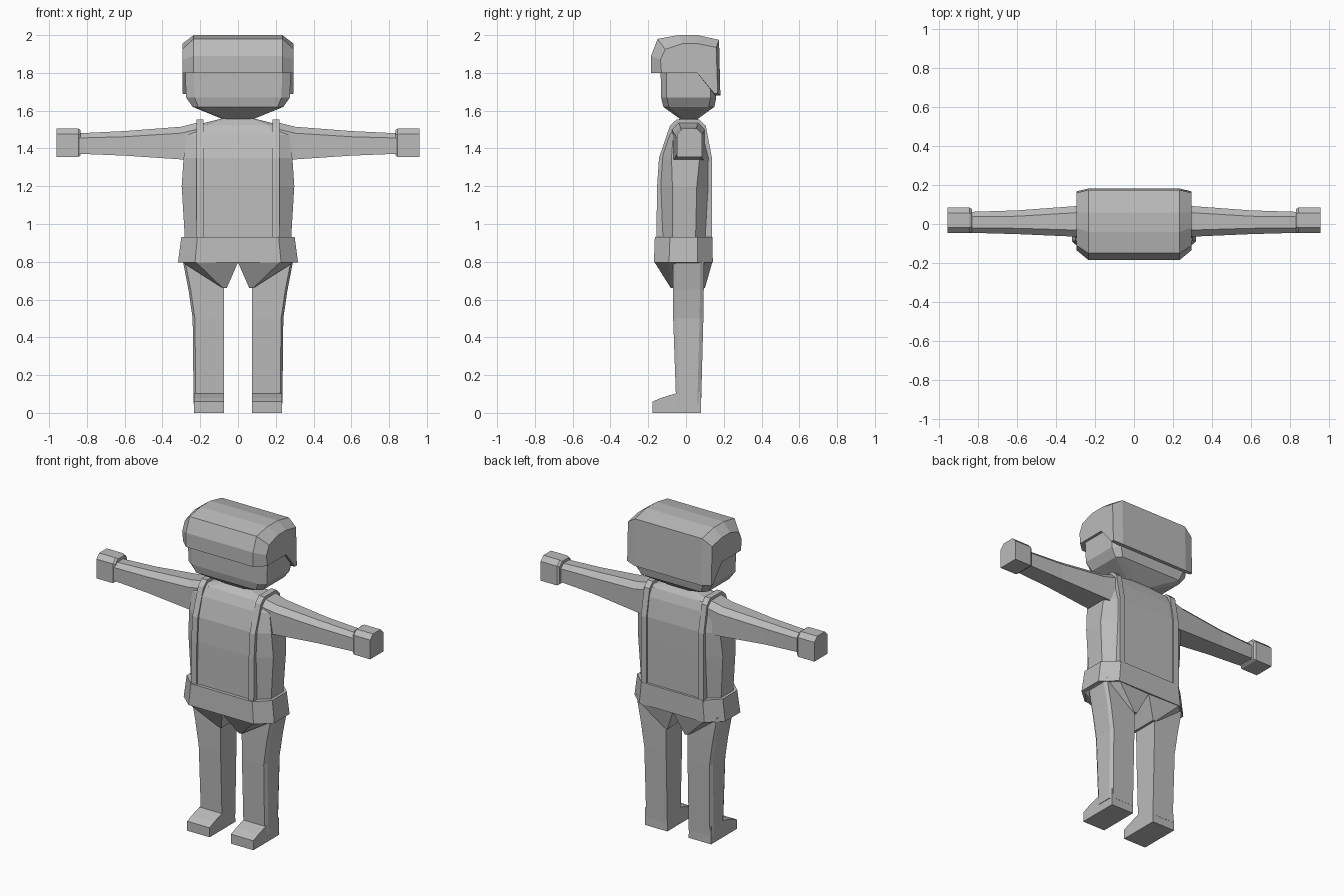
import bpy, bmesh

cube = bpy.data.objects.get("Cube")
if cube:
    bpy.data.objects.remove(cube)

grey = bpy.data.materials.new("plain grey")
grey.use_nodes = True
COLOUR = (0.5, 0.5, 0.5, 1)
grey.diffuse_color = COLOUR
grey.node_tree.nodes["Principled BSDF"].inputs["Base Color"].default_value = COLOUR


def finish(name, bm, mirror=False):
    bmesh.ops.recalc_face_normals(bm, faces=bm.faces[:])
    mesh = bpy.data.meshes.new(name)
    bm.to_mesh(mesh)
    bm.free()
    mesh.materials.append(grey)
    obj = bpy.data.objects.new(name, mesh)
    bpy.context.collection.objects.link(obj)
    if mirror:
        mod = obj.modifiers.new("mirror", 'MIRROR')
        mod.use_mirror_merge = False
    return obj


def loft(name, rings, mirror=False):
    """Skin a row of equal-length rings and cap both ends."""
    bm = bmesh.new()
    rows = [[bm.verts.new(p) for p in ring] for ring in rings]
    count = len(rows[0])
    for a, b in zip(rows, rows[1:]):
        for i in range(count):
            j = (i + 1) % count
            bm.faces.new((a[i], a[j], b[j], b[i]))
    bm.faces.new(rows[0])
    bm.faces.new(rows[-1])
    return finish(name, bm, mirror)


def octagon(z, w, front, back, cx, cy):
    """Chamfered rectangle lying flat at height z."""
    return [(-w + cx, front, z), (w - cx, front, z), (w, front + cy, z), (w, back - cy, z),
            (w - cx, back, z), (-w + cx, back, z), (-w, back - cy, z), (-w, front + cy, z)]


def slab(name, profile, x0, x1, mirror=False):
    """Side profile of (y, z) points extruded across x."""
    return loft(name, [[(x, y, z) for y, z in profile] for x in (x0, x1)], mirror)


# Head and jaw
loft("head", [octagon(*r) for r in (
    (1.555, .08, -.03, .06, .02, .02),
    (1.62, .24, -.12, .15, .03, .03),
    (1.67, .275, -.132, .16, .045, .03),
    (1.85, .28, -.135, .16, .045, .03))])

# Hair cap with a fringe and a lower back
crown = [(-.185, 1.8), (-.185, 1.89), (-.15, 1.98), (-.04, 2), (.06, 2),
         (.175, 1.975), (.182, 1.68), (.155, 1.68), (.06, 1.8)]
side = [(-.13, 1.8), (-.135, 1.87), (-.11, 1.925), (-.02, 1.955), (.06, 1.955),
        (.16, 1.935), (.168, 1.69), (.15, 1.69), (.06, 1.8)]
loft("hair_cap", [[(x, y, z) for y, z in prof] for x, prof in (
    (-.295, side), (-.235, crown), (.235, crown), (.295, side))])

# Torso
loft("torso", [octagon(*r) for r in (
    (.9, .28, -.145, .125, .09, .075),
    (1.2, .298, -.142, .127, .09, .07),
    (1.35, .288, -.132, .127, .08, .055),
    (1.47, .27, -.098, .108, .08, .03),
    (1.525, .22, -.068, .088, .06, .02),
    (1.56, .08, -.03, .06, .02, .02))])

# Shoulder straps
slab("shoulder_strap", [(-.157, .92), (-.153, 1.2), (-.143, 1.35), (-.085, 1.52),
     (-.05, 1.553), (.07, 1.553), (.105, 1.52), (.137, 1.35), (.138, .92)], .182, .22, True)

# Waistband
loft("waistband", [octagon(*r) for r in (
    (.795, .318, -.17, .142, .09, .08),
    (.932, .3, -.165, .14, .085, .08))])

# Tapered lower part of the shorts, one half mirrored
bm = bmesh.new()
for x, front, back, z in ((0, -.16, .132, .797), (.225, -.168, .14, .8), (.3, -.09, .065, .8),
                          (.06, -.08, .1, .66), (.08, -.08, .1, .66)):
    bm.verts.new((x, front, z))
    bm.verts.new((x, back, z))
bmesh.ops.convex_hull(bm, input=bm.verts[:])
finish("shorts_leg", bm, True)

# Legs, chamfered on the outside
legs = []
for z, w, front, back in ((.05, .235, -.052, .08), (.5, .24, -.068, .092),
                          (.65, .262, -.07, .094), (.82, .295, -.07, .094)):
    legs.append([(.075, front, z), (w - .012, front, z), (w, front + .02, z),
                 (w, back - .02, z), (w - .012, back, z), (.075, back, z)])
loft("leg", legs, True)

# Feet
slab("foot", [(-.177, 0), (-.177, .06), (-.13, .08), (-.055, .103), (.078, .11), (.08, 0)],
     .075, .232, True)


def arm_ring(x, front, back, low, high, bevel):
    """Upright ring with a chamfered top."""
    return [(x, front, low), (x, back, low), (x, back, high - bevel),
            (x, back - bevel, high), (x, front + bevel, high), (x, front, high - bevel)]


# Arms
loft("arm", [arm_ring(*r) for r in (
    (.2, -.075, .1, 1.332, 1.54, .035),
    (.3, -.065, .092, 1.342, 1.515, .034),
    (.6, -.052, .07, 1.362, 1.492, .03),
    (.85, -.045, .062, 1.372, 1.48, .025))], True)

# Hands
loft("hand", [arm_ring(*r) for r in (
    (.833, -.038, .076, 1.363, 1.497, .025),
    (.845, -.047, .085, 1.355, 1.505, .028),
    (.96, -.047, .085, 1.355, 1.505, .028))], True)
